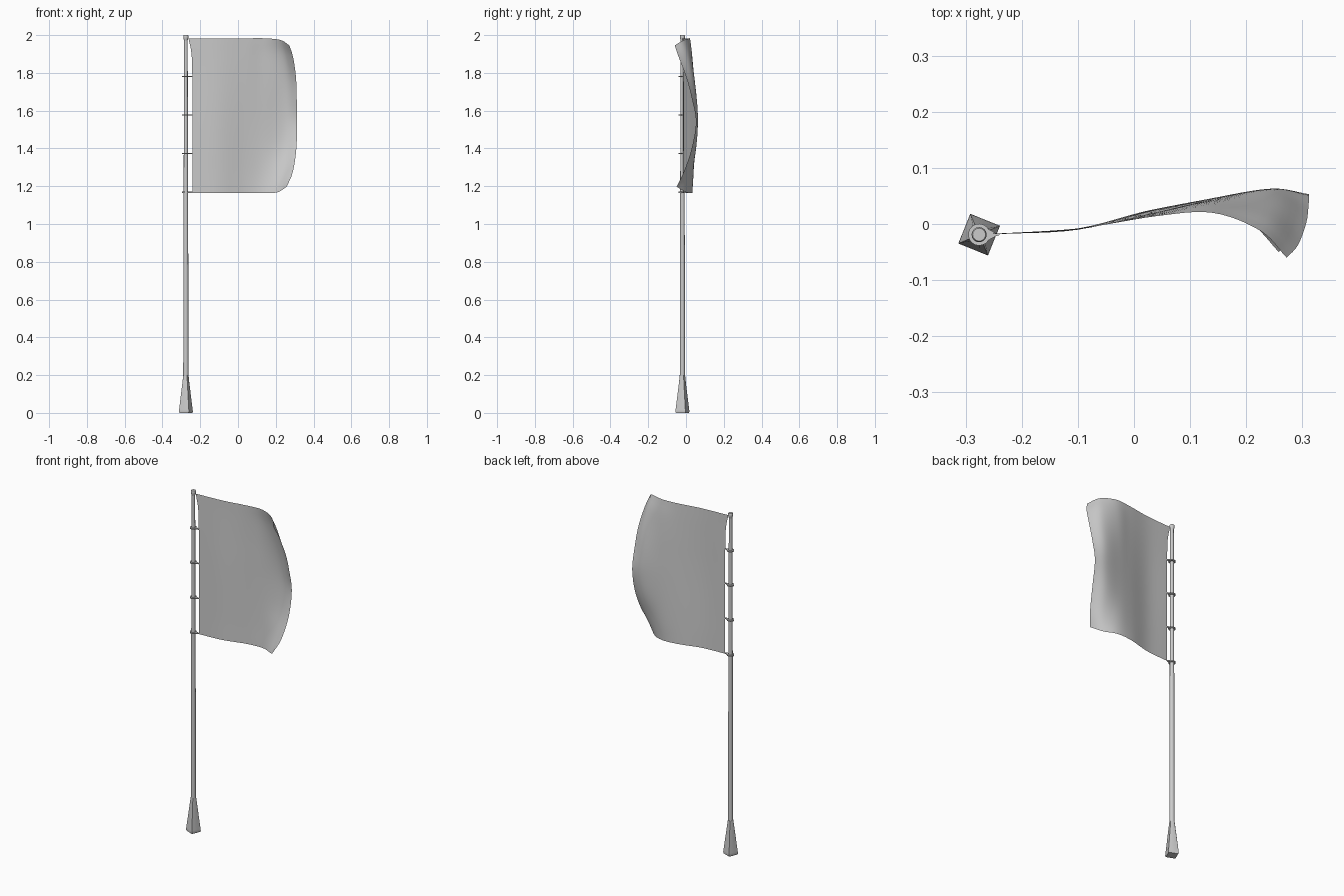
import bpy, bmesh
from math import sin, cos, tan, pi, radians

if "Cube" in bpy.data.objects:
    bpy.data.objects.remove(bpy.data.objects["Cube"])

CX, CY = -0.276, -0.019


def make(name, verts, faces, angle=35):
    me = bpy.data.meshes.new(name)
    me.from_pydata(verts, [], faces)
    bm = bmesh.new()
    bm.from_mesh(me)
    bmesh.ops.recalc_face_normals(bm, faces=bm.faces)
    bm.to_mesh(me)
    bm.free()
    ob = bpy.data.objects.new(name, me)
    bpy.context.collection.objects.link(ob)
    bpy.ops.object.select_all(action='DESELECT')
    ob.select_set(True)
    bpy.context.view_layer.objects.active = ob
    bpy.ops.object.shade_smooth_by_angle(angle=radians(angle))
    return ob


def loft(name, rings):
    """Skin a list of equal-length vertex rings and cap both ends."""
    n = len(rings[0])
    verts = [p for r in rings for p in r]
    faces = [(k*n+i, k*n+(i+1) % n, (k+1)*n+(i+1) % n, (k+1)*n+i)
             for k in range(len(rings)-1) for i in range(n)]
    faces += [tuple(range(n)), tuple((len(rings)-1)*n+i for i in range(n))]
    return make(name, verts, faces)


def circle(r, z, n=16):
    return [(CX + r*cos(2*pi*i/n + TURN), CY + r*sin(2*pi*i/n + TURN), z)
            for i in range(n)]


def square(h, z, n=16):
    pts = []
    for i in range(n):
        a = 2*pi*i/n
        r = h / max(abs(cos(a)), abs(sin(a)))
        pts.append((CX + r*cos(a + TURN), CY + r*sin(a + TURN), z))
    return pts


TURN = radians(-22)

# Square foot blending into the round pole
loft("pole_base", [square(0.0265, 0), square(0.0285, 0.008),
                   square(0.0275, 0.018), circle(0.0145, 0.2)])

# Tapered pole and its flared cap
loft("pole", [circle(0.014, 0.198), circle(0.0125, 0.9), circle(0.0095, 1.98)])
loft("pole_cap", [circle(0.0095, 1.972), circle(0.0135, 1.985),
                  circle(0.0135, 1.996), circle(0.0115, 2.0)])


# Teardrop rings tying the cloth to the pole
def teardrop(r, z):
    pts = [(CX + r*cos(radians(a)), CY + r*sin(radians(a)), z)
           for a in range(30, 331, 20)]
    return pts + [(CX + 0.029, CY - 0.003, z), (CX + 0.036, CY - 0.001, z),
                  (CX + 0.036, CY + 0.001, z), (CX + 0.029, CY + 0.003, z)]


for i, z in enumerate((1.168, 1.373, 1.578, 1.78)):
    loft(f"flag_ring_{i+1}", [teardrop(0.0195, z-0.003), teardrop(0.0195, z+0.003)])


# Flag cloth: spline surface through a coarse control net
def spline(pts, t):
    n = len(pts) - 1
    s = min(t, 0.99999) * n
    k = int(s)
    f = s - k
    ext = lambda a, b: tuple(2*x - y for x, y in zip(a, b))
    p1, p2 = pts[k], pts[k+1]
    p0 = pts[k-1] if k > 0 else ext(p1, p2)
    p3 = pts[k+2] if k < n-1 else ext(p2, p1)
    return tuple(0.5*(2*b + (c-a)*f + (2*a-5*b+4*c-d)*f*f + (3*b-a-3*c+d)*f**3)
                 for a, b, c, d in zip(p0, p1, p2, p3))


# each row: z, hoist x, y at the inner columns, (x) near fly, fly point (x, y, z), z near fly
rows = [
    (1.983, -0.262, (-0.008, 0.014, 0.020, -0.012), 0.225, (0.272, -0.060, 1.945), 1.974),
    (1.900, -0.246, (-0.008, 0.017, 0.032, 0.014), 0.238, (0.292, -0.038, 1.882), 1.896),
    (1.780, -0.242, (-0.009, 0.020, 0.040, 0.040), 0.245, (0.307, 0.002, 1.775), 1.78),
    (1.660, -0.242, (-0.010, 0.022, 0.044, 0.057), 0.245, (0.311, 0.032, 1.66), 1.66),
    (1.540, -0.242, (-0.010, 0.024, 0.046, 0.063), 0.245, (0.312, 0.053, 1.54), 1.54),
    (1.400, -0.242, (-0.009, 0.026, 0.045, 0.053), 0.240, (0.309, 0.030, 1.40), 1.40),
    (1.270, -0.242, (-0.008, 0.027, 0.040, 0.025), 0.230, (0.290, -0.012, 1.275), 1.27),
    (1.165, -0.242, (-0.008, 0.027, 0.032, 0.000), 0.210, (0.258, -0.050, 1.198), 1.168),
]
net = []
for z, hx, ys, nx, fly, nz in rows:
    net.append([(hx, -0.018, z), (-0.1, ys[0], z), (0.04, ys[1], z),
                (0.14, ys[2], z), (nx, ys[3], nz), fly])

NU, NV = 30, 28
verts = []
for j in range(NV + 1):
    row = [spline([r[c] for r in net], j/NV) for c in range(6)]
    verts += [spline(row, i/NU) for i in range(NU + 1)]
w = NU + 1
faces = [(j*w+i, j*w+i+1, (j+1)*w+i+1, (j+1)*w+i)
         for j in range(NV) for i in range(NU)]
make("flag_cloth", verts, faces, 60)
